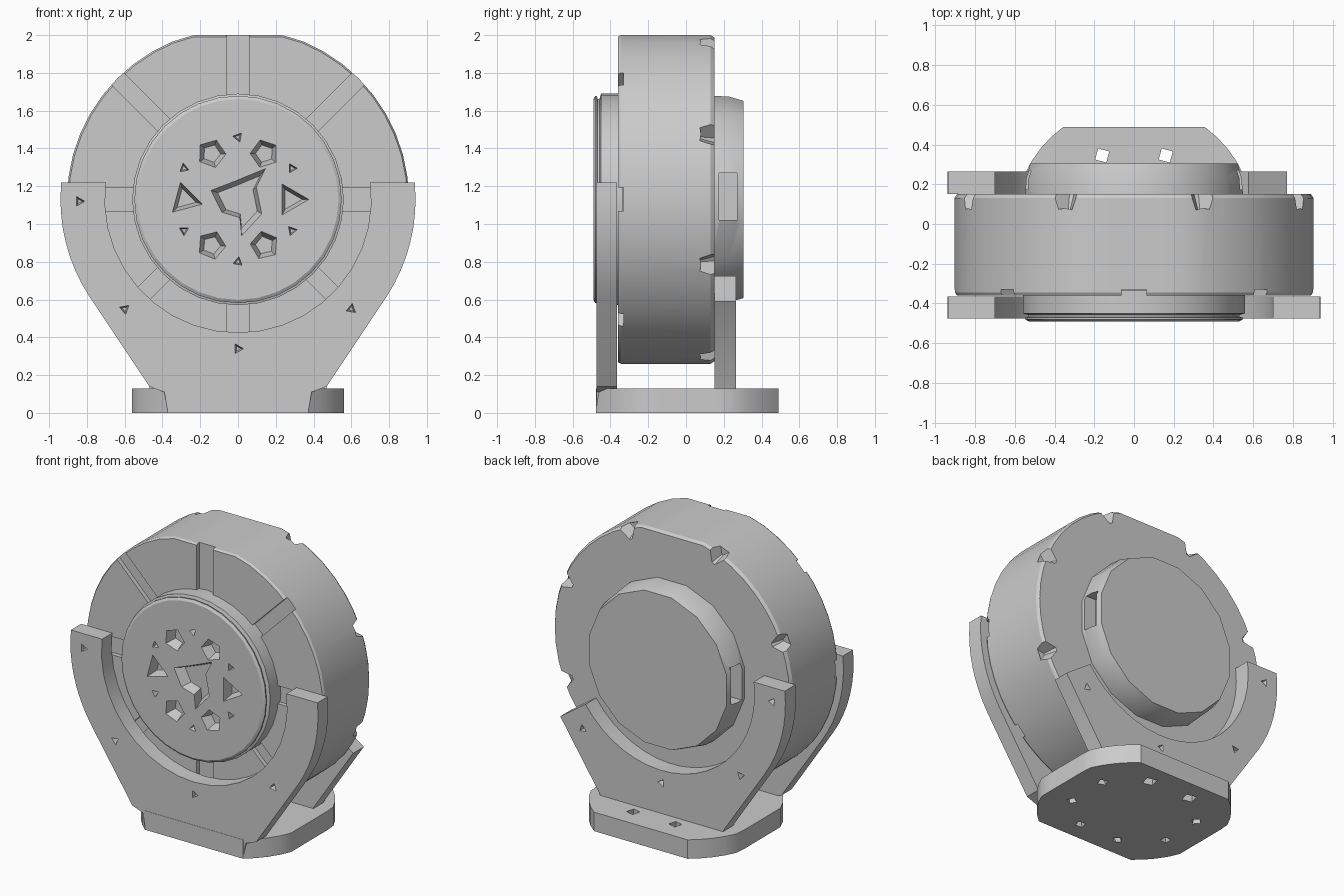
import bpy, bmesh
from math import cos, sin, radians
from mathutils import Vector

cube = bpy.data.objects.get("Cube")
if cube:
    bpy.data.objects.remove(cube, do_unlink=True)

CZ = 1.13  # height of the wheel axis
grey = bpy.data.materials.new("plain grey")
grey.use_nodes = True
grey.diffuse_color = (0.6, 0.6, 0.6, 1)
grey.node_tree.nodes["Principled BSDF"].inputs["Base Color"].default_value = grey.diffuse_color


def arc(r, a0, a1, n, c=(0, CZ)):
    angles = [radians(a0 + (a1 - a0) * i / n) for i in range(n + 1)]
    return [(c[0] + r * cos(a), c[1] + r * sin(a)) for a in angles]


def ring(r, n, c=(0, CZ), turn=0):
    return arc(r, turn, turn + 360, n, c)[:-1]


def loft(bm, pts, levels, centre=None, axis="y"):
    """Stack scaled copies of an outline along an axis and cap the ends."""
    if centre is None:
        centre = sum((Vector(p) for p in pts), Vector((0, 0))) / len(pts)
    loops = []
    for depth, scale in levels:
        flat = [Vector(centre) + (Vector(p) - Vector(centre)) * scale for p in pts]
        loops.append([bm.verts.new((p.x, depth, p.y) if axis == "y" else (p.x, p.y, depth))
                      for p in flat])
    for a, b in zip(loops, loops[1:]):
        for i in range(len(a)):
            j = (i + 1) % len(a)
            bm.faces.new((a[i], a[j], b[j], b[i]))
    bm.faces.new(loops[0])
    bm.faces.new(loops[-1])


def finish(name, bm):
    bmesh.ops.recalc_face_normals(bm, faces=bm.faces)
    mesh = bpy.data.meshes.new(name)
    bm.to_mesh(mesh)
    bm.free()
    mesh.materials.append(grey)
    obj = bpy.data.objects.new(name, mesh)
    bpy.context.collection.objects.link(obj)
    return obj


def solid(name, pts, levels, centre=None, axis="y"):
    bm = bmesh.new()
    loft(bm, pts, levels, centre, axis)
    return finish(name, bm)


def carve(obj, cuts):
    """Subtract a list of (outline, levels, axis) shapes from a part."""
    bm = bmesh.new()
    for pts, levels, axis in cuts:
        loft(bm, pts, levels, axis=axis)
    cutter = finish("cutter", bm)
    cutter.hide_render = True
    mod = obj.modifiers.new("carve", "BOOLEAN")
    mod.operation, mod.solver, mod.object = "DIFFERENCE", "EXACT", cutter
    bpy.context.view_layer.objects.active = obj
    bpy.ops.object.modifier_apply(modifier=mod.name)
    bpy.data.objects.remove(cutter, do_unlink=True)


def smooth(obj):
    bpy.ops.object.select_all(action="DESELECT")
    obj.select_set(True)
    bpy.context.view_layer.objects.active = obj
    bpy.ops.object.shade_smooth_by_angle(angle=radians(25))


# Wheel: round drum, flattened at top and bottom
outline = [(x, max(CZ - 0.87, min(CZ + 0.87, z))) for x, z in ring(0.905, 48)]
wheel = solid("wheel", outline, [(-0.36, 0.99), (-0.345, 1), (0.13, 1), (0.15, 0.985)], (0, CZ))

# Radial grooves on the front, chipped notches on the back rim
cuts = []
for k in range(8):
    a = radians(45 * k)
    u, v = Vector((cos(a), sin(a))), Vector((-sin(a), cos(a)))
    w = 0.062 if k % 2 == 0 else 0.045
    hub = Vector((0, CZ))
    bar = [hub + u * r + v * s for r, s in ((0.5, -w), (1, -w), (1, w), (0.5, w))]
    cuts.append((bar, [(-0.4, 1), (-0.33, 1)], "y"))
    d = 45 * k + 22.5
    chip = arc(0.95, d - 6, d + 6, 1) + arc(0.81, d + 1, d - 1, 1)
    cuts.append((chip, [(0.07, 0.35), (0.18, 1.05)], "y"))
carve(wheel, cuts)
smooth(wheel)

# Front hub with a stepped rim
front_hub = solid("front_hub", ring(0.56, 32),
                  [(-0.335, 1), (-0.45, 1), (-0.458, 0.95), (-0.468, 0.95),
                   (-0.472, 0.98), (-0.48, 0.98), (-0.49, 0.95)], (0, CZ))
pit = [(-0.15, 1.18), (-0.02, 1.23), (0.15, 1.3), (0.1, 1.2),
       (0.13, 1.05), (0.02, 0.93), (0.01, 1.03), (-0.09, 1.06)]
cuts = [(pit, [(-0.52, 1.05), (-0.42, 0.75)], "y")]
for k in range(6):
    big = arc(0.28, 60 * k, 60 * k, 1)[0]
    small = arc(0.33, 60 * k + 30, 60 * k + 30, 1)[0]
    sides = 3 if k % 3 == 0 else 5
    cuts.append((ring(0.1 if sides == 3 else 0.08, sides, big, 35 * k), [(-0.52, 1.1), (-0.42, 0.6)], "y"))
    cuts.append((ring(0.03, 3, small, 50 * k), [(-0.52, 1.2), (-0.44, 0.5)], "y"))
carve(front_hub, cuts)
smooth(front_hub)

# Back hub with a slot in each side
back_hub = solid("back_hub", ring(0.56, 16, turn=11.25), [(0.14, 1), (0.23, 0.99), (0.305, 0.95)], (0, CZ))
cuts = []
for s in (-1, 1):
    slot = [(s * x, z) for x, z in ((0.46, 1.02), (0.7, 1.02), (0.7, 1.27), (0.46, 1.27))]
    cuts.append((slot, [(0.175, 1), (0.27, 1)], "y"))
carve(back_hub, cuts)
smooth(back_hub)


def cradle(name, y0, y1, right_out, right_in, foot, holes):
    """U-shaped support plate around the wheel."""
    pts = arc(0.94, right_out, -33, 8) if right_out > 0 else arc(0.94, right_out, -36, 1)
    pts += foot + [(-x, z) for x, z in reversed(foot)]
    pts += arc(0.94, 213, 174.5, 8) + arc(0.705, 172.7, 360 + right_in, 20)
    obj = solid(name, pts, [(y0, 1), (y1, 1)], (0, CZ))
    cuts = []
    for i, c in enumerate(holes):
        tri = ring(0.03, 3, c, 40 * i)
        cuts.append((tri, [(y0 - 0.01, 1.1), (y0 + 0.04, 0.5)], "y"))
        cuts.append((tri, [(y1 - 0.04, 0.5), (y1 + 0.01, 1.1)], "y"))
    carve(obj, cuts)
    smooth(obj)


bolts = [(-0.84, 1.12), (-0.6, 0.55), (0.6, 0.55), (0, 0.34)]
cradle("front_cradle", -0.475, -0.365, 5.5, 7.3,
       [(0.47, 0.14), (0.39, 0.11), (0.37, 0)],
       bolts + [(-0.28, 0.05), (0, 0.07), (0.28, 0.06)])
cradle("back_cradle", 0.15, 0.265, -35, -35, [(0.47, 0.14), (0.46, 0.1)], bolts)

# Foot plate: rounded sides, straight front and back
plate = [(max(-0.56, min(0.56, x)), y)
         for x, y in arc(0.605, -52, 54, 14, (0, 0)) + arc(0.605, 126, 232, 14, (0, 0))]
foot_plate = solid("foot_plate", plate, [(0, 1), (0.13, 1)], (0, 0), "z")
cuts = [(ring(0.045, 4, (s * 0.16, 0.345), 30), [(-0.01, 1.1), (0.14, 0.9)], "z") for s in (-1, 1)]
for i, c in enumerate([(-0.38, 0.15), (0.38, 0.15), (-0.38, -0.15), (0.38, -0.15), (-0.15, -0.34), (0.15, -0.34)]):
    cuts.append((ring(0.035, 4, c, 25 * i), [(-0.01, 1.1), (0.05, 0.6)], "z"))
carve(foot_plate, cuts)
smooth(foot_plate)
